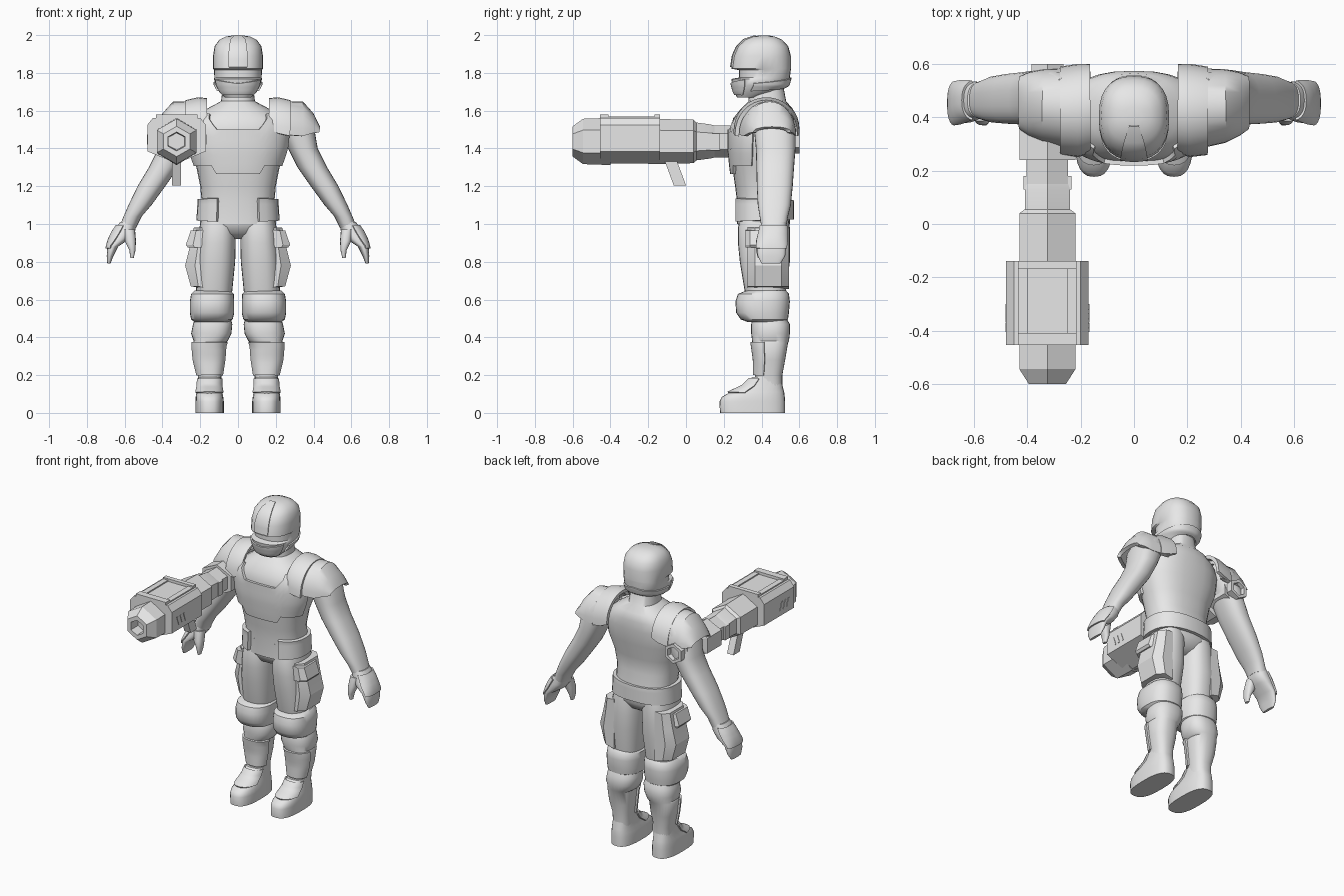
import bpy, bmesh
from math import sin, cos, radians, pi, copysign

if "Cube" in bpy.data.objects:
    bpy.data.objects.remove(bpy.data.objects["Cube"])

grey = bpy.data.materials.new("plain grey")
grey.use_nodes = True
grey.diffuse_color = (0.8, 0.8, 0.8, 1)
grey.node_tree.nodes["Principled BSDF"].inputs["Base Color"].default_value = grey.diffuse_color


def skin(name, rows, closed=True, thick=0, mirror=False, angle=38):
    """Join rows of points with quads; closed rows are capped, open ones can be thickened."""
    bm = bmesh.new()
    grid = [[bm.verts.new(p) for p in row] for row in rows]
    n = len(grid[0])
    for a, b in zip(grid, grid[1:]):
        for i in range(n if closed else n - 1):
            j = (i + 1) % n
            bm.faces.new((a[i], a[j], b[j], b[i]))
    if closed:
        bm.faces.new(grid[0])
        bm.faces.new(grid[-1])
    bmesh.ops.recalc_face_normals(bm, faces=bm.faces)
    for f in bm.faces:
        f.smooth = True
    mesh = bpy.data.meshes.new(name)
    bm.to_mesh(mesh)
    bm.free()
    mesh.materials.append(grey)
    obj = bpy.data.objects.new(name, mesh)
    bpy.context.collection.objects.link(obj)
    if thick:
        mod = obj.modifiers.new("thickness", "SOLIDIFY")
        mod.thickness, mod.offset = thick, 0
    if mirror:
        obj.modifiers.new("mirror", "MIRROR")
    obj.modifiers.new("sharp edges", "EDGE_SPLIT").split_angle = radians(angle)


def bend(v, power):
    return copysign(abs(v) ** power, v)


def oval(ring, a, grow=0, power=0.82):
    """Point at angle a on a level, rounded section (z, x0, x1, y0, y1)."""
    z, x0, x1, y0, y1 = ring
    return ((x0 + x1) / 2 + ((x1 - x0) / 2 + grow) * bend(cos(a), power),
            (y0 + y1) / 2 + ((y1 - y0) / 2 + grow) * bend(sin(a), power), z)


def loft(name, rings, mirror=False, sides=28, power=0.82):
    rows = [[oval(r, 2 * pi * i / sides, 0, power) for i in range(sides)] for r in rings]
    skin(name, rows, mirror=mirror)


def section(rings, z):
    """Section interpolated at height z."""
    rings = sorted(rings)
    for a, b in zip(rings, rings[1:]):
        if a[0] <= z <= b[0]:
            t = (z - a[0]) / (b[0] - a[0])
            return [u + (v - u) * t for u, v in zip(a, b)]
    return rings[-1] if z > rings[-1][0] else rings[0]


def shell(name, rings, middle, spread, low, high, grow, thick=0.025, mirror=False, cols=24, steps=8):
    """Armour plate that follows a lofted part; low and high are functions of t in -1..1."""
    rows = []
    for k in range(steps + 1):
        row = []
        for i in range(cols + 1):
            t = 2 * i / cols - 1
            z = low(t) + (high(t) - low(t)) * k / steps
            row.append(oval([z, *section(rings, z)[1:]], radians(middle + spread * t), grow))
        rows.append(row)
    skin(name, rows, closed=False, thick=thick, mirror=mirror)


def level(z):
    return lambda t: z


def centred(rows):
    return [(z, -w, w, y0, y1) for z, w, y0, y1 in rows]


FRONT, OUT, BACK = -90, 0, 90

# Torso, neck and hips
torso = centred([(1.0, .2, .27, .55), (1.12, .193, .27, .55), (1.2, .2, .26, .53), (1.3, .22, .245, .54),
                 (1.4, .255, .235, .565), (1.5, .265, .235, .575), (1.56, .24, .25, .575),
                 (1.61, .165, .29, .565), (1.65, .09, .33, .53), (1.76, .075, .34, .51)])
loft("torso", torso)
hips = centred([(.92, .06, .36, .47), (.95, .14, .3, .52), (1.0, .2, .275, .55), (1.1, .2, .27, .55)])
loft("hips", hips)
shell("chest_plate", torso, FRONT, 78, lambda t: 1.265 if abs(t) < .38 else 1.31,
      lambda t: 1.5 + .08 * min(1, max(0, (abs(t) - .25) * 4)), .006, .02)
shell("belt", torso, BACK, 153, lambda t: 1.025 - .012 * abs(t), lambda t: 1.125 + .012 * abs(t), .009)

# Helmet with a recessed eye slit, jaw guard, neck rim and crest
head = centred([(1.67, .07, .27, .4), (1.7, .1, .255, .48), (1.735, .12, .245, .54), (1.768, .127, .24, .55),
                (1.775, .125, .28, .55), (1.815, .127, .28, .555), (1.822, .132, .24, .555),
                (1.89, .132, .25, .555), (1.94, .124, .272, .542), (1.975, .1, .31, .51),
                (1.992, .065, .355, .47), (1.998, .03, .385, .44)])
loft("helmet", head)
shell("jaw_guard", head, FRONT, 62, level(1.685), lambda t: 1.745 + .02 * abs(t), .002, .012)
shell("neck_rim", head, BACK, 100, lambda t: 1.725 - .02 * abs(t), lambda t: 1.775 - .03 * abs(t), .002, .012)
shell("helmet_crest", head, FRONT, 17, level(1.83), level(1.995), .002, .012)

# Arms and hands
arm = [(1.6, .2, .31, .37, .55), (1.56, .2, .37, .36, .57), (1.5, .22, .405, .36, .58),
       (1.4, .265, .422, .37, .58), (1.3, .315, .472, .373, .572), (1.2, .385, .532, .375, .565),
       (1.1, .458, .58, .38, .555), (1.04, .51, .606, .39, .54), (.98, .54, .63, .4, .53)]
loft("arm", arm, mirror=True)
hand = [(1.01, .535, .625, .4, .53), (.96, .545, .66, .39, .535), (.92, .575, .68, .38, .535),
        (.88, .635, .692, .375, .53), (.83, .66, .695, .38, .525), (.79, .675, .692, .4, .5)]
loft("hand", hand, mirror=True)
loft("thumb", [(.97, .545, .61, .385, .46), (.91, .54, .6, .37, .44), (.86, .543, .575, .37, .425),
               (.82, .552, .57, .38, .41)], mirror=True, sides=14)
shell("hand_plate", hand, OUT, 75, level(.87), level(.99), .001, .016, mirror=True)


# Shoulder pads: arched plates in two layers
def arch(name, stations):
    rows = []
    for x, bottom, top, y0, y1 in stations:
        rows.append([(x, (y0 + y1) / 2 + (y1 - y0) / 2 * cos(a), bottom + (top - bottom) * bend(sin(a), .9))
                     for a in [pi * i / 16 for i in range(17)]])
    skin(name, rows, closed=False, thick=.022, mirror=True)


arch("inner_shoulder_pad", [(.165, 1.5, 1.655, .275, .59), (.21, 1.48, 1.66, .262, .59),
                            (.275, 1.465, 1.645, .27, .58)])
arch("outer_shoulder_pad", [(.205, 1.475, 1.64, .285, .575), (.34, 1.465, 1.638, .315, .57),
                            (.39, 1.48, 1.58, .34, .56), (.425, 1.485, 1.51, .365, .545)])

# Thighs
thigh = [(1.04, .02, .19, .29, .54), (.98, .012, .205, .275, .55), (.9, .012, .213, .275, .55),
         (.8, .015, .222, .285, .55), (.65, .03, .222, .31, .53), (.52, .045, .22, .34, .52)]
loft("thigh", thigh, mirror=True)


# Cargo pouches: side profiles swept front to back with bevelled ends
def pouch(name, profile, y0, y1, bevel, inner):
    rows = []
    for y, s in ((y0, .6), (y0 + bevel, 1), (y1 - bevel, 1), (y1, .6)):
        rows.append([(inner + (x - inner) * s, y, z) for x, z in profile])
    skin(name, rows, mirror=True, angle=20)


pouch("cargo_pouch", [(.15, .985), (.235, .98), (.255, .88), (.28, .78), (.25, .67), (.15, .655)], .325, .545, .04, .15)
pouch("pouch_flap", [(.18, .97), (.25, .965), (.276, .89), (.265, .875), (.18, .875)], .315, .49, .025, .18)

# Knee pads
loft("knee_pad", [(.648, .04, .23, .32, .53), (.63, .022, .248, .275, .545), (.59, .02, .255, .262, .55),
                  (.53, .02, .255, .265, .545), (.495, .028, .248, .29, .54), (.48, .05, .23, .33, .52)], mirror=True)

# Shins and boots
shin = [(.52, .045, .22, .36, .52), (.47, .03, .238, .345, .55), (.42, .035, .248, .345, .55),
        (.38, .055, .235, .35, .545), (.37, .068, .24, .352, .54), (.28, .075, .232, .365, .525),
        (.2, .088, .212, .365, .51), (.12, .09, .21, .36, .51)]
loft("shin", shin, mirror=True)
shell("shin_plate", shin, FRONT, 75, level(.2), level(.375), .003, .016, mirror=True)
boot = [(0, .075, .225, .18, .525), (.06, .075, .225, .177, .525), (.085, .078, .224, .19, .523),
        (.11, .083, .22, .235, .52), (.14, .088, .214, .3, .512), (.19, .09, .21, .35, .505)]
loft("boot", boot, mirror=True, power=.75)
shell("instep_flap", boot, FRONT, 70, level(.105), level(.18), .002, .016, mirror=True)

# Shoulder launcher: six-sided barrel sections along y
GUN_X, GUN_Z = -.325, 1.437


def barrel(name, stations):
    rows = [[(GUN_X + w * cos(a) / cos(pi / 6), y, GUN_Z + h * sin(a))
             for a in [pi / 6 + pi / 3 * i for i in range(6)]] for y, w, h in stations]
    skin(name, rows, angle=10)


def block(name, x, y, z, lean=0):
    """Box from ranges; lean moves the top along y."""
    rows = [[(x[i], y[j] + lean * k, z[k]) for i, j in ((0, 0), (1, 0), (1, 1), (0, 1))] for k in (0, 1)]
    skin(name, rows, angle=10)


barrel("muzzle", [(-.53, .042, .045), (-.6, .045, .05), (-.6, .07, .08), (-.545, .105, .12), (-.4, .105, .125)])
barrel("rear_barrel", [(-.2, .105, .12), (.04, .105, .115), (.055, .085, .1), (.13, .085, .09),
                       (.15, .078, .085), (.3, .078, .085)])
barrel("breech", [(.24, .105, .1), (.385, .105, .1), (.39, .07, .075), (.55, .07, .075)])
barrel("exhaust", [(.54, .045, .05), (.56, .06, .065), (.6, .06, .065), (.6, .04, .045), (.57, .035, .04)])
block("breech_bracket", (-.415, -.235), (.13, .18), (1.39, 1.48))

housing = [(-.155, 1.525), (-.125, 1.562), (.125, 1.562), (.155, 1.525), (.155, 1.385), (0, 1.32), (-.155, 1.385)]
skin("launcher_housing", [[(GUN_X + x, y, z) for x, z in housing] for y in (-.455, -.138)], angle=10)
for label, y0, y1 in (("front", -.455, -.41), ("rear", -.168, -.138)):
    block(label + "_housing_bar", (GUN_X - .11, GUN_X + .11), (y0, y1), (1.54, 1.58))
for label, side in (("left", 1), ("right", -1)):
    rail = GUN_X + side * .092
    block(label + "_housing_rail", (rail - .018, rail + .018), (-.41, -.165), (1.54, 1.57))
    wall = GUN_X + side * .154
    for i in range(3):
        y = -.385 + i * .035
        block(f"{label}_vent_{i + 1}", (wall - .004, wall + .004), (y, y + .014), (1.42, 1.475), lean=-.02)
block("grip", (-.35, -.303), (-.065, .0), (1.205, 1.38), lean=-.065)
